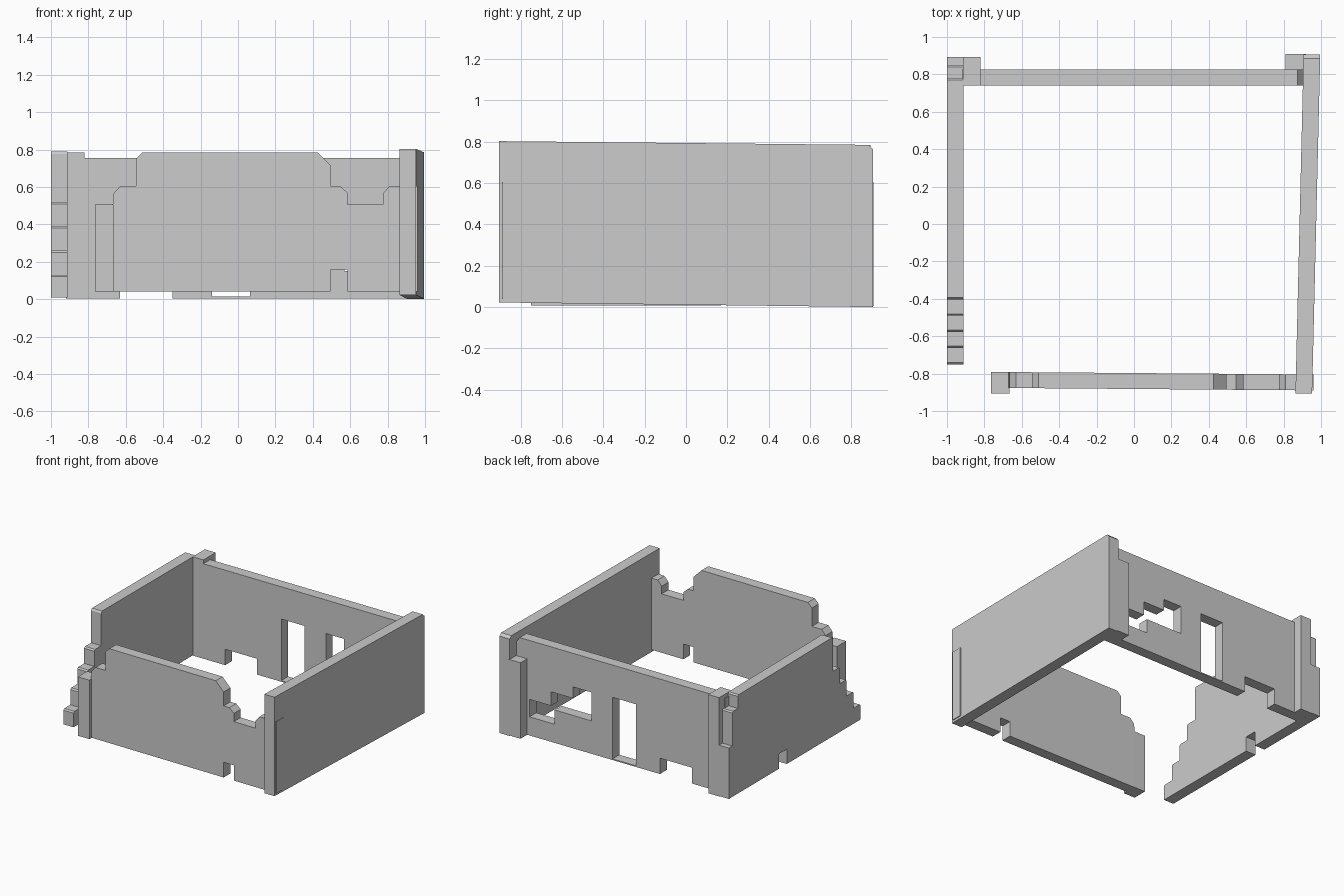
import bpy, bmesh


def slab(name, pts, lo, hi, axis, skew=0.0):
    """Extrude an upright outline along x or y; skew turns the slab slightly in plan."""
    bm = bmesh.new()

    def ring(t):
        if axis == 'y':
            return [bm.verts.new((a, t + skew * a, z)) for a, z in pts]
        return [bm.verts.new((t + skew * a, a, z)) for a, z in pts]

    r0, r1 = ring(lo), ring(hi)
    bm.faces.new(r0)
    bm.faces.new(r1)
    n = len(pts)
    for i in range(n):
        j = (i + 1) % n
        bm.faces.new((r0[i], r0[j], r1[j], r1[i]))
    bmesh.ops.recalc_face_normals(bm, faces=bm.faces)
    me = bpy.data.meshes.new(name)
    bm.to_mesh(me)
    bm.free()
    ob = bpy.data.objects.new(name, me)
    bpy.context.collection.objects.link(ob)
    return ob


def rect(a0, a1, z0, z1):
    return [(a0, z0), (a1, z0), (a1, z1), (a0, z1)]


def cut(ob, cutter):
    cutter.hide_render = True
    mod = ob.modifiers.new("cut", 'BOOLEAN')
    mod.operation = 'DIFFERENCE'
    mod.solver = 'EXACT'
    mod.object = cutter
    bpy.context.view_layer.objects.active = ob
    bpy.ops.object.modifier_apply(modifier=mod.name)
    bpy.data.objects.remove(cutter)


# Front wall with broken top edge and a drain notch at the bottom
front = [(-0.67, 0.04), (0.495, 0.04), (0.495, 0.16), (0.585, 0.16), (0.585, 0.04),
         (0.96, 0.04), (0.96, 0.605), (0.81, 0.605), (0.775, 0.565), (0.775, 0.505),
         (0.585, 0.505), (0.585, 0.57), (0.545, 0.605), (0.495, 0.605), (0.495, 0.715),
         (0.425, 0.785), (-0.51, 0.785), (-0.545, 0.75), (-0.545, 0.605), (-0.63, 0.605),
         (-0.665, 0.565), (-0.67, 0.505)]
slab("front_wall", front, -0.882, -0.797, 'y', -0.008)
slab("front_end_pillar", rect(-0.765, -0.665, 0.04, 0.505), -0.905, -0.79, 'y')

# Back wall with notch in the bottom, chamfered right end
back = [(-0.92, 0.005), (-0.63, 0.005), (-0.63, 0.13), (-0.35, 0.13), (-0.35, 0.005),
        (0.92, 0.005), (0.92, 0.70), (0.905, 0.715), (0.875, 0.755), (-0.92, 0.755)]
wall = slab("back_wall", back, 0.74, 0.825, 'y')

# Door and stepped window openings
cut(wall, slab("door_cutter", rect(-0.14, 0.064, 0.014, 0.50), 0.6, 1.0, 'y'))
window = [(0.25, 0.265), (0.57, 0.265), (0.57, 0.152), (0.79, 0.152), (0.79, 0.29),
          (0.60, 0.29), (0.60, 0.40), (0.41, 0.40), (0.41, 0.49), (0.25, 0.49)]
cut(wall, slab("window_cutter", window, 0.6, 1.0, 'y'))

# Back corner pillars
slab("back_left_pillar", rect(-0.915, -0.82, 0.005, 0.785), 0.74, 0.893, 'y')
slab("back_right_pillar", rect(0.81, 0.92, 0.005, 0.605), 0.74, 0.908, 'y')

# Left wall: stepped front end, keyed back end, drain notch
left = [(-0.75, 0.008)]
for i in range(4):
    y, z = -0.75 + 0.0865 * i, 0.13 * (i + 1)
    left += [(y, z - 0.01), (y + 0.01, z), (y + 0.0865, z)]
left += [(-0.404, 0.775), (-0.394, 0.79),
         (0.77, 0.785), (0.78, 0.775), (0.78, 0.68), (0.84, 0.68), (0.85, 0.67),
         (0.85, 0.41), (0.893, 0.41), (0.893, 0.008),
         (0.27, 0.008), (0.27, 0.125), (0.17, 0.125), (0.17, 0.008)]
slab("left_wall", left, -1.0, -0.912, 'x')

# Right wall: slightly turned in plan and sloping to the back
right = [(-0.905, 0.022), (-0.905, 0.803), (0.885, 0.785), (0.905, 0.765), (0.905, 0.0)]
slab("right_wall", right, 0.885, 0.974, 'x', 0.024)
